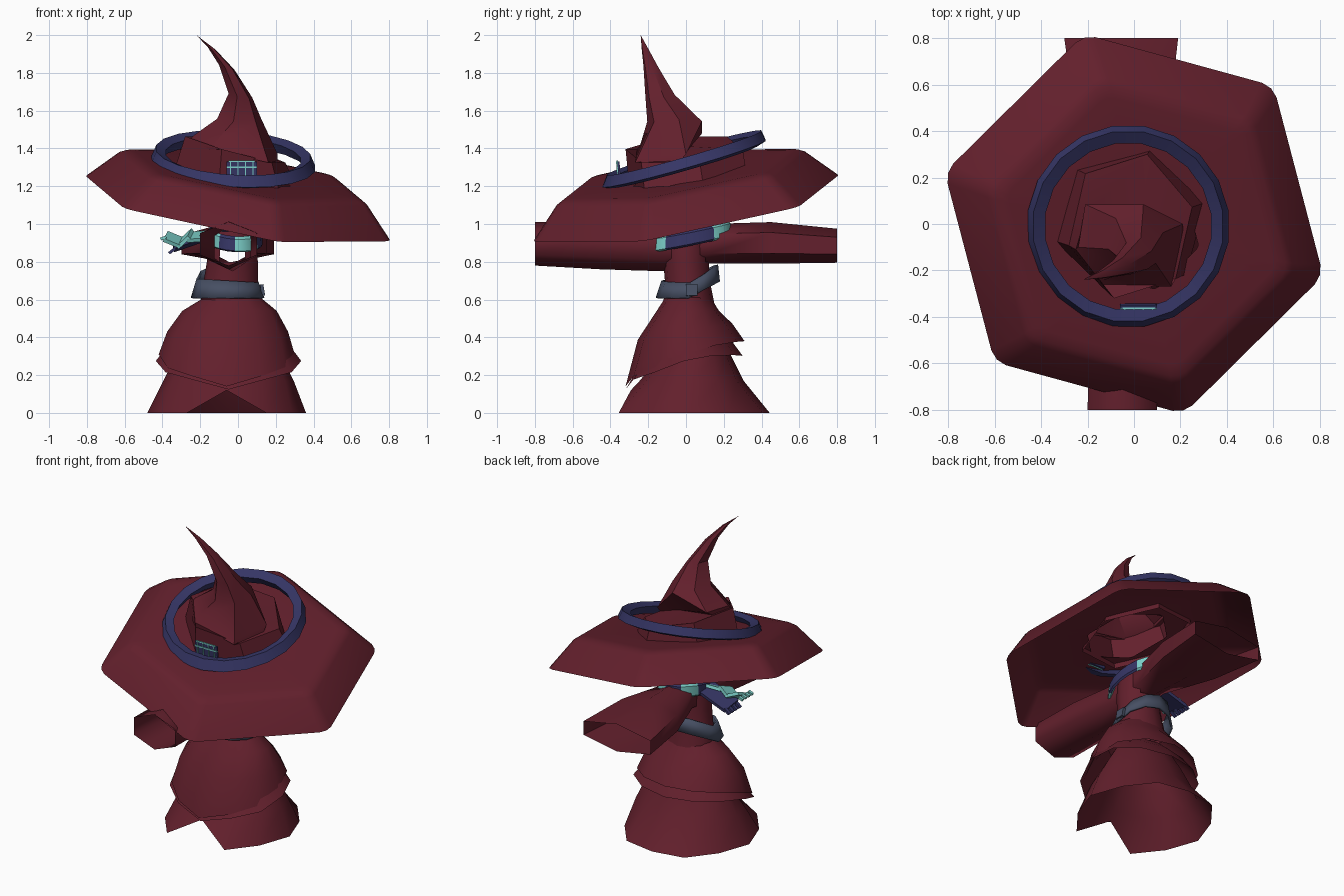
import bpy, bmesh, math
from mathutils import Vector

if "Cube" in bpy.data.objects:
    bpy.data.objects.remove(bpy.data.objects["Cube"])


def material(name, rgb):
    m = bpy.data.materials.new(name)
    m.diffuse_color = (*rgb, 1)
    m.use_nodes = True
    m.node_tree.nodes["Principled BSDF"].inputs["Base Color"].default_value = m.diffuse_color
    return m


RED = material("wine red", (0.124, 0.0142, 0.0255))
NAVY = material("navy", (0.036, 0.036, 0.130))
CYAN = material("pale cyan", (0.20, 0.62, 0.58))
SLATE = material("slate", (0.062, 0.078, 0.125))


def ring(c, rx, ry, n=12, ph=0, ax=0, ay=0, wave=lambda t: 0, scale=lambda i: 1):
    """Ellipse of n points, tilted by the slopes ax, ay and lifted by wave."""
    pts = []
    for i in range(n):
        t = math.radians(ph) + 2 * math.pi * i / n
        x, y = rx * scale(i) * math.cos(t), ry * scale(i) * math.sin(t)
        pts.append(Vector((c[0] + x, c[1] + y, c[2] + ax * x + ay * y + wave(t))))
    return pts


def loft(name, rings, mats, angle=35, caps=False, loop=False, thick=0, paint=None,
         skip=lambda row, i: False):
    """Skin a row of rings; single-point rings become tips."""
    bm = bmesh.new()
    rows = [[bm.verts.new(p) for p in r] for r in rings]
    pairs = list(zip(rows, rows[1:])) + ([(rows[-1], rows[0])] if loop else [])
    for row, (a, b) in enumerate(pairs):
        n = len(a)
        for i in range(n):
            if skip(row, i):
                continue
            j = (i + 1) % n
            q = (a[i], a[j], b[0]) if len(b) == 1 else (a[i], a[j], b[j], b[i])
            f = bm.faces.new(q)
            if paint:
                f.material_index = paint(i)
    if caps:
        bm.faces.new(rows[0][::-1])
        bm.faces.new(rows[-1])
    bmesh.ops.recalc_face_normals(bm, faces=bm.faces)
    me = bpy.data.meshes.new(name)
    bm.to_mesh(me)
    bm.free()
    ob = bpy.data.objects.new(name, me)
    bpy.context.collection.objects.link(ob)
    for m in mats:
        me.materials.append(m)
    if thick:
        mod = ob.modifiers.new("thickness", 'SOLIDIFY')
        mod.thickness = thick
    bpy.ops.object.select_all(action='DESELECT')
    ob.select_set(True)
    bpy.context.view_layer.objects.active = ob
    bpy.ops.object.shade_smooth_by_angle(angle=math.radians(angle))
    return ob


def slab(name, a, b, side, h, mat):
    """Flat strip from a to b, side is its half-width vector, h its thickness."""
    a, b, s = Vector(a), Vector(b), Vector(side)
    up = (b - a).cross(s).normalized() * h / 2
    ends = [[p + s + up, p - s + up, p - s - up, p + s - up] for p in (a, b)]
    return loft(name, ends, [mat], caps=True)


# Skirt: three overlapping layers with uneven hems
def hem_scale(i):
    return 0.72 if i == 9 else (0.95 if i % 2 else 1)


def hem_lift(t):
    return 0.12 if abs(math.sin(t) + 1) < 0.01 else 0


def v_hem(k):
    """Side lift of k, with the front drawn up into a V."""
    return lambda t: k * math.cos(2 * t) + (.025 if -.9 < math.sin(t) < -.8 else 0)


loft("lower_skirt", [
    ring((-.06, .025, 0), .42, .44, wave=hem_lift, scale=hem_scale),
    ring((-.05, .03, .17), .345, .275),
    ring((-.05, .05, .30), .28, .19),
    ring((-.05, .03, .42), .20, .15)], [RED], 45)
loft("middle_skirt", [
    ring((-.05, -.01, .244), .385, .31, ay=.287, wave=v_hem(.031)),
    ring((-.05, .01, .36), .32, .215, ay=.2),
    ring((-.05, .0, .46), .22, .16)], [RED], 45)
loft("upper_skirt", [
    ring((-.06, -.005, .285), .36, .315, ay=.38, wave=v_hem(.025)),
    ring((-.055, -.005, .43), .32, .25, ay=.17),
    ring((-.045, .01, .54), .25, .165),
    ring((-.03, .01, .61), .15, .12)], [RED], 45)

# Torso, open at front and back where the sleeves enter
loft("torso", [
    ring((-.04, .015, .58), .16, .135), ring((-.04, .01, .68), .145, .12),
    ring((-.03, .0, .80), .135, .12), ring((-.03, .0, .88), .13, .12),
    ring((-.025, .01, .96), .115, .115)], [RED], 45,
    skip=lambda row, i: row == 2 and i in (2, 3, 8, 9))


# Belt with a raised back, and its buckle
def back_rise(t):
    return .085 * max(0, math.sin(t))


loft("belt", [
    ring((-.055, .01, .61), .195, .17, wave=back_rise),
    ring((-.055, .02, .70), .165, .15, ax=-.06, wave=back_rise)],
    [SLATE], 25, thick=.015)
slab("buckle", (.135, .03, .62), (.125, .03, .68), (0, .03, 0), .018, SLATE)

# Sleeves: one hollow hexagonal tube, narrow at the shoulders
tube = []
for y, x, z, rx, rz in [(-.80, -.05, .895, .15, .115), (-.45, -.05, .89, .14, .13),
                        (-.12, -.03, .875, .095, .125), (.12, -.03, .895, .10, .105),
                        (.45, -.05, .90, .20, .11), (.80, -.055, .885, .245, .09)]:
    tube.append([Vector((x + rx * c / .866, y, z + rz * s))
                 for c, s in ((math.cos(t), math.sin(t)) for t in
                              (math.radians(d) for d in range(30, 390, 60)))])
loft("sleeves", tube, [RED], 70)

# Scarf: tilted striped loop and two hanging tails
sc = [(1.0, -.04), (1.08, -.03), (1.05, .03), (.95, .042), (.85, .0)]
loft("scarf", [ring((-.015, .02, .932 + dz), .135 * s, .205 * s, 20, ax=-.06, ay=.2)
               for s, dz in sc], [CYAN, NAVY], 30, loop=True,
     paint=lambda i: 1 if i in (0, 1, 5, 6, 9, 10, 13, 14, 18, 19) else 0)
slab("scarf_tail_upper", (-.13, -.03, .94), (-.26, -.05, .93), (.01, .05, .02), .02, CYAN)
slab("scarf_tail_middle", (-.25, -.05, .95), (-.31, -.05, .895), (.01, .05, .02), .02, CYAN)
slab("scarf_tail_end", (-.30, -.05, .90), (-.385, -.06, .935), (.01, .05, .02), .02, CYAN)
slab("scarf_tail_lower", (-.14, .0, .94), (-.34, .01, .87), (.0, .07, -.01), .02, NAVY)
for k in range(4):
    y = -.045 + k * .037
    slab("navy_fringe", (-.33, y, .873), (-.365, y, .845), (0, .011, 0), .015, NAVY)
    y = -.11 + k * .033
    slab("cyan_fringe", (-.38, y, .932), (-.41, y, .92), (0, .009, 0), .015, CYAN)

# Hat brim: tilted hexagon with softened corners
SX, SY = -.168, .177


def brim_ring(r, off, clip=.06):
    hexa = ring((-SX * off, -SY * off, 1.085 + off), r, r, 6, -15.3, SX, SY)
    out = []
    for i, p in enumerate(hexa):
        a, b = p.lerp(hexa[i - 1], clip), p.lerp(hexa[(i + 1) % 6], clip)
        out += [a, ((a + b) / 2).lerp(p, .4), b]
    return out


loft("hat_brim", [brim_ring(.845, 0), brim_ring(.69, .155), brim_ring(.655, .172),
                  brim_ring(.60, .178), brim_ring(.26, .168)], [RED], 40)


# Hat crown: bent six-sided cone that overhangs a ledge at the back
def fit(x0, x1, y0, y1, z, ax=0, ay=0, ph=15):
    unit = ring((0, 0, 0), 1, 1, 6, ph)
    m = max(p.x for p in unit)
    hx, hy = (x1 - x0) / 2, (y1 - y0) / 2
    return [Vector(((x0 + x1) / 2 + p.x / m * hx, (y0 + y1) / 2 + p.y / m * hy,
                    z + ax * p.x / m * hx + ay * p.y / m * hy)) for p in unit]


fold_under = [(.21, -.03, 1.335), (.04, .025, 1.41), (-.21, .03, 1.445),
              (-.25, -.11, 1.45), (-.15, -.26, 1.395), (.16, -.27, 1.325)]
fold_over = [(.21, .0, 1.37), (.04, .085, 1.545), (-.21, .085, 1.48),
             (-.24, -.1, 1.465), (-.14, -.245, 1.41), (.155, -.26, 1.345)]
loft("hat_crown", [
    fit(-.34, .31, -.30, .32, 1.235, SX, SY),
    fit(-.28, .25, -.32, .30, 1.395, -.28, .06),
    [Vector(p) for p in fold_under], [Vector(p) for p in fold_over],
    fit(-.11, .125, -.205, .06, 1.555, -.05, .1),
    fit(-.05, .075, -.215, -.06, 1.68, -.2, .1),
    fit(-.10, -.02, -.225, -.145, 1.83, -.3),
    fit(-.16, -.12, -.235, -.20, 1.93, -.3),
    [Vector((-.22, -.24, 2.0))]], [RED], 36)

# Floating hoop around the crown
loft("hoop", [ring((-.025, -.01, 1.345 + dz), r, r, 20, 9, -.06, .285)
              for r, dz in [(.437, -.025), (.412, .032), (.36, .012), (.39, -.042)]],
     [NAVY], 25, loop=True)

# Small patch on the front of the crown: navy plate with thin cyan trim
slab("patch", (.02, -.348, 1.195), (.02, -.358, 1.33), (.08, 0, 0), .012, NAVY)
for k in range(4):
    x = -.04 + k * .04
    slab("patch_stripe", (x, -.358, 1.20), (x, -.366, 1.33), (.0025, 0, 0), .008, CYAN)
for z, w in [(1.197, .075), (1.30, .08), (1.332, .07)]:
    slab("patch_trim", (.02 - w, -.363, z), (.02 + w, -.363, z), (0, 0, .004), .008, CYAN)
